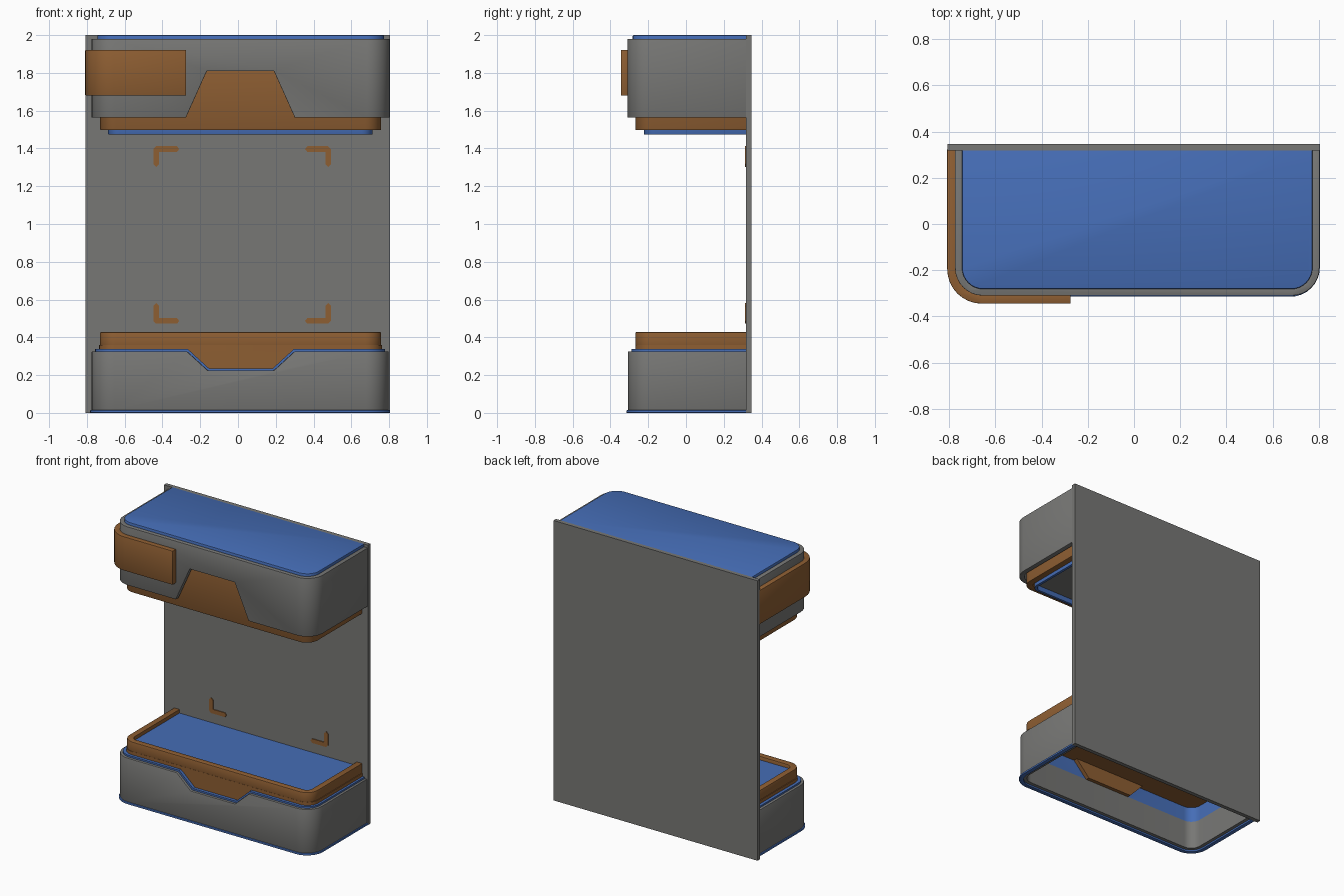
import bpy, bmesh, math

if "Cube" in bpy.data.objects:
    bpy.data.objects.remove(bpy.data.objects["Cube"])


def material(name, rgb):
    m = bpy.data.materials.new(name)
    m.diffuse_color = (*rgb, 1)
    m.use_nodes = True
    m.node_tree.nodes["Principled BSDF"].inputs["Base Color"].default_value = m.diffuse_color
    return m


GREY = material("warm_grey", (0.185, 0.185, 0.178))
ORANGE = material("burnt_orange", (0.27, 0.112, 0.032))
BLUE = material("mid_blue", (0.06, 0.153, 0.468))
BACK = 0.325  # parts run just into the back panel


def prism(name, pts, axis, a, b, mat):
    """Extrude a 2D outline along z (outline in xy) or along y (outline in xz)."""
    bm = bmesh.new()
    vs = [bm.verts.new((u, v, a) if axis == "z" else (u, a, v)) for u, v in pts]
    face = bm.faces.new(vs)
    new = bmesh.ops.extrude_face_region(bm, geom=[face])["geom"]
    shift = (0, 0, b - a) if axis == "z" else (0, b - a, 0)
    bmesh.ops.translate(bm, vec=shift, verts=[g for g in new if isinstance(g, bmesh.types.BMVert)])
    bmesh.ops.recalc_face_normals(bm, faces=bm.faces)
    me = bpy.data.meshes.new(name)
    bm.to_mesh(me)
    bm.free()
    ob = bpy.data.objects.new(name, me)
    bpy.context.collection.objects.link(ob)
    me.materials.append(mat)
    return ob


def finish(ob, bevel=0.0, cut=None):
    """Cut the notch, soften the edges and smooth the round corners."""
    bpy.ops.object.select_all(action="DESELECT")
    bpy.context.view_layer.objects.active = ob
    ob.select_set(True)
    if cut:
        cutter = prism("notch_cutter", cut, "y", -0.5, -0.1, ob.data.materials[0])
        m = ob.modifiers.new("notch", "BOOLEAN")
        m.object, m.operation, m.solver = cutter, "DIFFERENCE", "EXACT"
        bpy.ops.object.modifier_apply(modifier=m.name)
        bpy.data.objects.remove(cutter)
    if bevel:
        m = ob.modifiers.new("soft_edges", "BEVEL")
        m.width, m.segments, m.limit_method = bevel, 2, "ANGLE"
        m.angle_limit = math.radians(35)
        bpy.ops.object.modifier_apply(modifier=m.name)
    bpy.ops.object.shade_smooth_by_angle(angle=math.radians(30))
    return ob


def front_path(x0, x1, yf, r):
    """Open U path: left back, round front corners, right back."""
    pts = [(x0, BACK)]
    for cx, start in ((x0 + r, 180), (x1 - r, 270)):
        for i in range(9):
            t = math.radians(start + i * 90 / 8)
            pts.append((cx + r * math.cos(t), yf + r + r * math.sin(t)))
    return pts + [(x1, BACK)]


def slab(name, x0, x1, yf, r, z0, z1, mat, bevel=0.0):
    return finish(prism(name, front_path(x0, x1, yf, r), "z", z0, z1, mat), bevel)


def wall(name, x0, x1, yf, r, t, z0, z1, mat, bevel=0.0, cut=None):
    outline = front_path(x0, x1, yf, r) + front_path(x0 + t, x1 - t, yf + t, r - t)[::-1]
    return finish(prism(name, outline, "z", z0, z1, mat), bevel, cut)


# Back panel
finish(prism("back_panel", [(-0.808, 0), (0.805, 0), (0.805, 2), (-0.808, 2)], "y", 0.318, 0.347, GREY))

# Upper housing: shell with a trapezoid notch, lid, inner skirt and lower rim
top_notch = [(-0.335, 1.45), (-0.275, 1.565), (-0.165, 1.81), (0.19, 1.81), (0.3, 1.565), (0.355, 1.45)]
wall("upper_shell", -0.775, 0.803, -0.31, 0.12, 0.034, 1.563, 1.98, GREY, 0.008, top_notch)
slab("upper_lid", -0.745, 0.773, -0.282, 0.092, 1.94, 2.0, BLUE, 0.006)
wall("upper_skirt", -0.73, 0.758, -0.268, 0.085, 0.045, 1.497, 1.94, ORANGE, 0.004)
wall("upper_skirt_rim", -0.687, 0.713, -0.222, 0.06, 0.02, 1.474, 1.56, BLUE, 0.003)
slab("upper_underside", -0.68, 0.706, -0.215, 0.05, 1.51, 1.53, GREY)
# Packing ring that closes the gap under the shell
wall("upper_shell_seal", -0.75, 0.778, -0.28, 0.095, 0.03, 1.83, 1.86, GREY)

# Wrap-around band on the left corner of the upper housing
outer = [p for p in front_path(-0.809, 0.7, -0.345, 0.15) if p[0] < -0.5] + [(-0.275, -0.345)]
inner = [p for p in front_path(-0.77, 0.7, -0.305, 0.11) if p[0] < -0.5] + [(-0.275, -0.305)]
finish(prism("corner_band", outer + inner[::-1], "z", 1.68, 1.922, ORANGE), 0.003)

# Lower housing: notched shell, liner, base trim and tray
low_notch = [(-0.275, 0.33), (-0.16, 0.225), (0.19, 0.225), (0.305, 0.33), (0.305, 0.5), (-0.275, 0.5)]
liner_notch = [(-0.268, 0.34), (-0.154, 0.236), (0.184, 0.236), (0.298, 0.34), (0.298, 0.5), (-0.268, 0.5)]
wall("lower_shell", -0.775, 0.797, -0.307, 0.12, 0.022, 0.01, 0.326, GREY, 0.005, low_notch)
wall("lower_liner", -0.756, 0.778, -0.288, 0.1, 0.024, 0.2, 0.337, BLUE, 0.0, liner_notch)
wall("lower_inner_skin", -0.754, 0.776, -0.286, 0.098, 0.025, 0.012, 0.215, GREY)
wall("base_trim", -0.783, 0.805, -0.315, 0.128, 0.03, 0.0, 0.014, BLUE, 0.003)
slab("tray_bottom", -0.735, 0.763, -0.268, 0.085, 0.325, 0.36, ORANGE)
wall("tray_rim", -0.73, 0.758, -0.267, 0.085, 0.045, 0.34, 0.428, ORANGE, 0.006)
slab("tray_floor", -0.695, 0.723, -0.23, 0.05, 0.358, 0.402, BLUE)
tab = [(-0.29, 0.345), (-0.165, 0.215), (0.195, 0.215), (0.32, 0.345)]
finish(prism("tray_tab", tab, "y", -0.266, -0.235, ORANGE))

# Corner marks on the back panel
for side, sx in (("left", -1), ("right", 1)):
    for level, sz in (("lower", -1), ("upper", 1)):
        L = [(0.333, 0.455), (0.345, 0.47), (0.455, 0.47), (0.47, 0.455), (0.47, 0.375),
             (0.455, 0.36), (0.44, 0.375), (0.44, 0.44), (0.345, 0.44)]
        pts = [(0.022 + sx * u, 0.942 + sz * v) for u, v in L]
        finish(prism(f"{level}_{side}_corner_mark", pts, "y", 0.312, 0.32, ORANGE))
